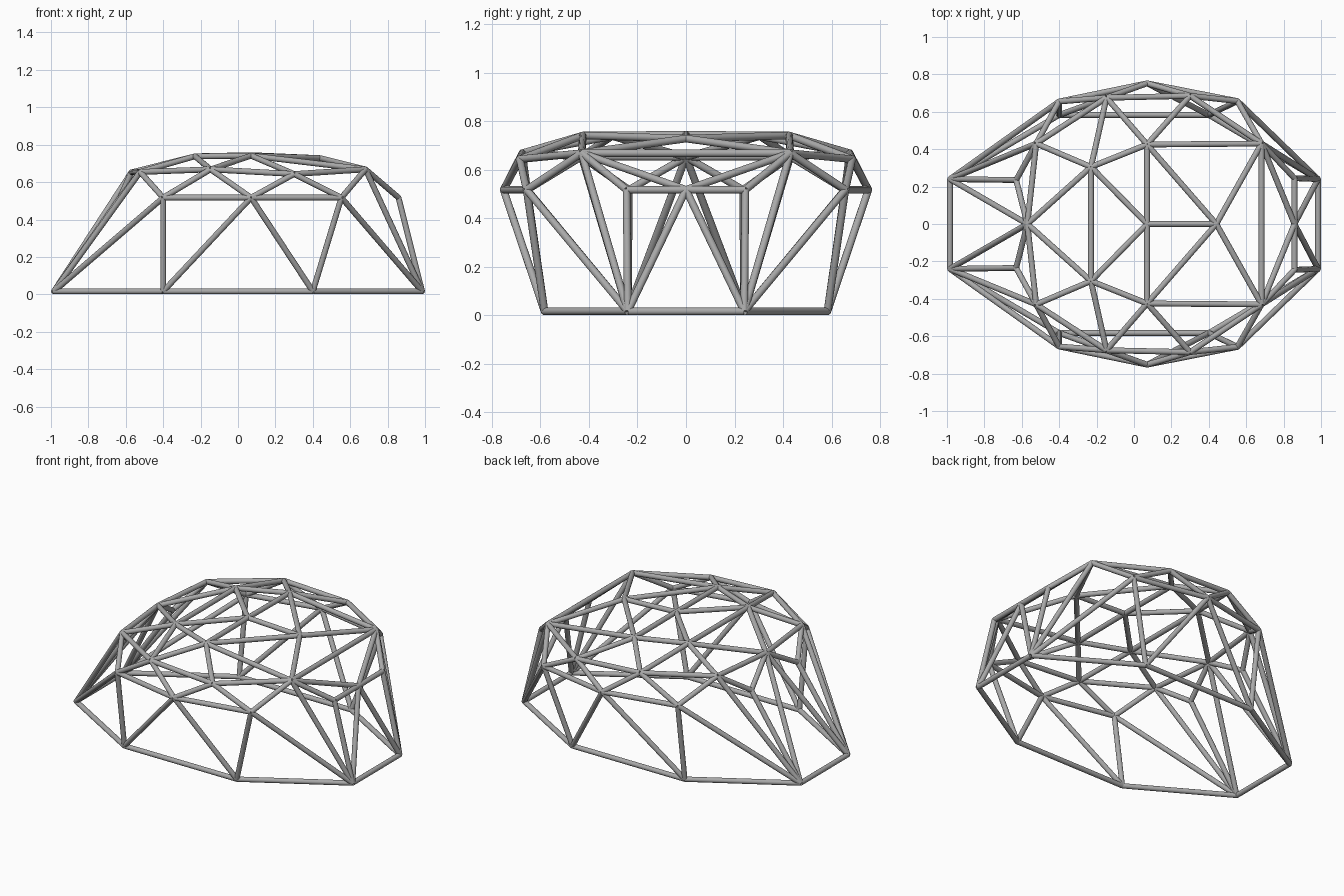
import bpy
import bmesh
from mathutils import Vector

cube = bpy.data.objects.get("Cube")
if cube:
    bpy.data.objects.remove(cube, do_unlink=True)

RADIUS = 0.0155
SIDES = 16

steel = bpy.data.materials.new("grey steel")
steel.use_nodes = True
GREY = (0.4, 0.4, 0.4, 1)
steel.diffuse_color = GREY
steel.node_tree.nodes["Principled BSDF"].inputs["Base Color"].default_value = GREY

# Joints of the +y half; the -y half is mirrored
joints = {
    # ground ring
    "A": (-0.984, 0.24, 0.016), "B": (-0.40, 0.583, 0.016),
    "C": (0.40, 0.583, 0.016), "D": (0.984, 0.24, 0.016),
    # waist ring
    "E": (-0.40, 0.655, 0.517), "F": (0.07, 0.752, 0.517),
    "G": (0.553, 0.657, 0.517), "H": (-0.63, 0.235, 0.517),
    "I": (0.858, 0.245, 0.517), "S": (0.858, 0, 0.517),
    # shoulder ring
    "J": (-0.57, 0, 0.652), "K": (-0.523, 0.43, 0.654),
    "L": (0.682, 0.43, 0.668), "M": (-0.147, 0.675, 0.668),
    "N": (0.30, 0.685, 0.643),
    # roof
    "O": (-0.23, 0.305, 0.738), "P": (0.07, 0.425, 0.741),
    "Q": (0.44, 0, 0.728), "R": (0.07, 0, 0.744),
}


def joint(name, side):
    x, y, z = joints[name]
    return Vector((x, y * side, z))


def add_bar(bm, start, end):
    """One round bar between two joints."""
    axis = end - start
    matrix = axis.to_track_quat('Z', 'Y').to_matrix().to_4x4()
    matrix.translation = (start + end) / 2
    bmesh.ops.create_cone(bm, cap_ends=True, segments=SIDES, radius1=RADIUS,
                          radius2=RADIUS, depth=axis.length, matrix=matrix)


def frame(name, pairs, cross=""):
    """Bars for joint pairs on both sides, plus bars crossing the centre."""
    bm = bmesh.new()
    for a, b in pairs.split():
        central = joints[a][1] == 0 and joints[b][1] == 0
        for side in ((1,) if central else (1, -1)):
            add_bar(bm, joint(a, side), joint(b, side))
    for a in cross:
        add_bar(bm, joint(a, 1), joint(a, -1))
    mesh = bpy.data.meshes.new(name)
    bm.to_mesh(mesh)
    bm.free()
    mesh.materials.append(steel)
    obj = bpy.data.objects.new(name, mesh)
    bpy.context.collection.objects.link(obj)
    bpy.ops.object.select_all(action='DESELECT')
    obj.select_set(True)
    bpy.context.view_layer.objects.active = obj
    bpy.ops.object.shade_smooth_by_angle()


frame("ground_ring", "AB BC CD", cross="AD")
frame("side_wall_struts", "AE EB BF FC CG GD EF FG")
frame("open_end_struts", "AK AJ AH HJ HK")
frame("closed_end_struts", "DI DS DL IS IL SL")
frame("shoulder_struts", "EK EM FM FN GN GL KM MN NL KJ", cross="L")
frame("roof_struts", "JO KO MO MP NP OP PL LQ PQ PR OR RQ", cross="O")
